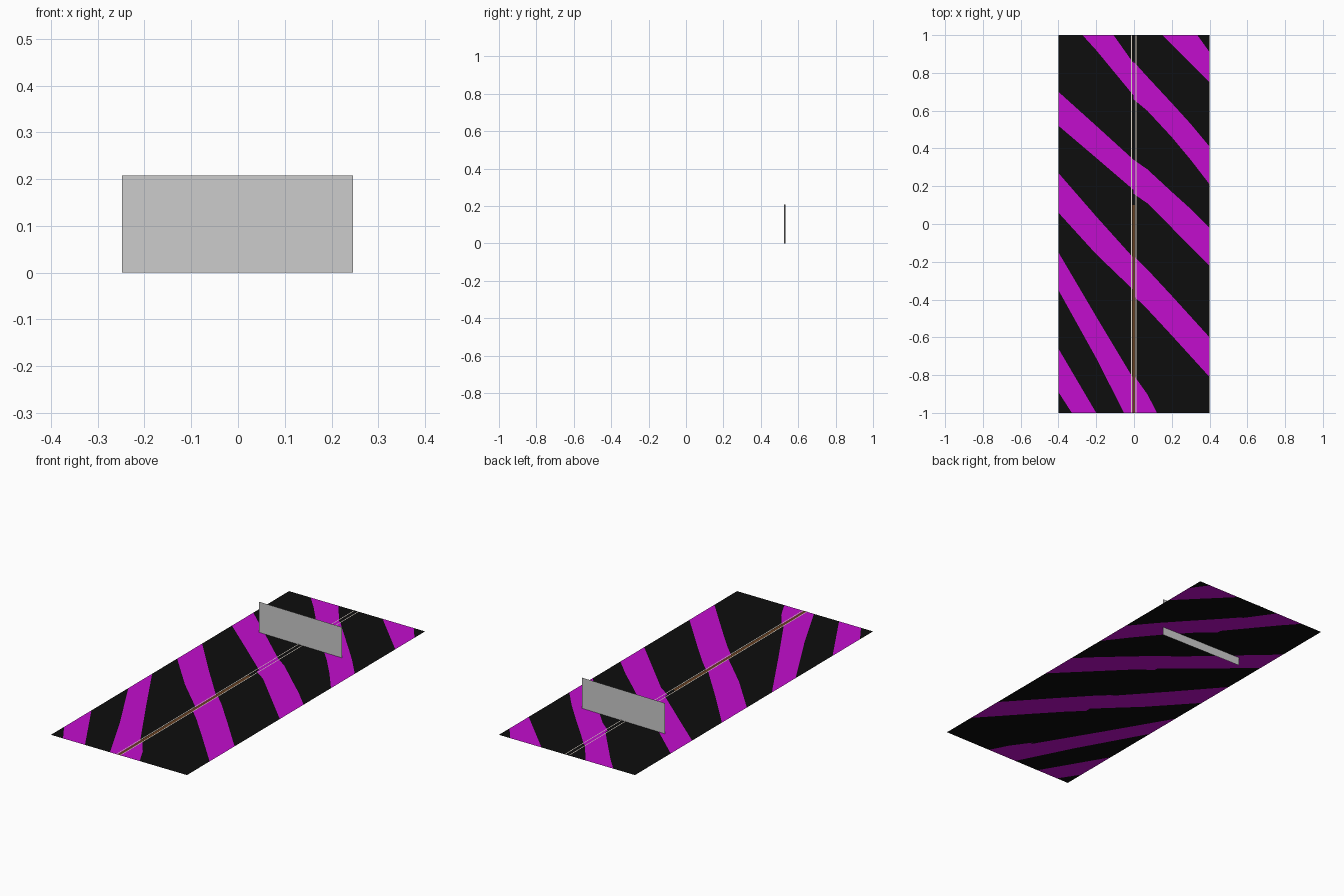
import bpy, bmesh
from mathutils import Vector

if "Cube" in bpy.data.objects:
    bpy.data.objects.remove(bpy.data.objects["Cube"])

Z = 0.045


def mat(name, col):
    m = bpy.data.materials.new(name)
    m.diffuse_color = (*col, 1)
    m.use_nodes = True
    m.node_tree.nodes["Principled BSDF"].inputs["Base Color"].default_value = m.diffuse_color
    return m


black = mat("black", (0.004, 0.004, 0.004))
magenta = mat("magenta", (0.54, 0.004, 0.61))
grey = mat("grey", (0.6, 0.6, 0.6))
brown = mat("brown", (0.13, 0.05, 0.015))
pale = mat("pale", (0.75, 0.68, 0.6))


def finish(bm, name, mats):
    me = bpy.data.meshes.new(name)
    bm.to_mesh(me)
    bm.free()
    for m in mats:
        me.materials.append(m)
    ob = bpy.data.objects.new(name, me)
    bpy.context.collection.objects.link(ob)
    return ob


def striped_half(name, xs, cols):
    """Sheet cut into alternating bands; cols = band edges (y) at each x."""
    bm = bmesh.new()
    grid = [[bm.verts.new((x, y, Z)) for y in [-2] + c + [2]]
            for x, c in zip(xs, cols)]
    for a, b in zip(grid, grid[1:]):
        for j in range(len(a) - 1):
            f = bm.faces.new((a[j], b[j], b[j + 1], a[j + 1]))
            f.material_index = j % 2
    # trim to the ends of the sheet
    for s in (-1, 1):
        bmesh.ops.bisect_plane(bm, geom=bm.verts[:] + bm.edges[:] + bm.faces[:],
                               plane_co=(0, s, 0), plane_no=(0, s, 0), clear_outer=True)
    return finish(bm, name, [black, magenta])


def quad(name, pts, m):
    bm = bmesh.new()
    bm.faces.new([bm.verts.new(p) for p in pts])
    return finish(bm, name, [m])


def flat(name, x0, x1, y0, y1, z, m):
    return quad(name, [(x0, y0, z), (x1, y0, z), (x1, y1, z), (x0, y1, z)], m)


# striped sheet, left and right halves
striped_half("left_sheet", [-0.4, -0.2, -0.002], [
    [-0.89, -0.66, -0.35, -0.15, 0.06, 0.27, 0.52, 0.70, 1.14, 1.40],
    [-1.20, -1.00, -0.71, -0.49, -0.16, 0.04, 0.35, 0.52, 0.92, 1.13],
    [-1.50, -1.33, -1.10, -0.82, -0.35, -0.18, 0.18, 0.34, 0.68, 0.85]])
striped_half("right_sheet", [-0.002, 0.07, 0.2, 0.3, 0.4], [
    [-1.30, -0.80, -0.38, -0.17, 0.16, 0.34, 0.66, 0.86, 1.13, 1.40],
    [-1.35, -0.90, -0.45, -0.24, 0.11, 0.29, 0.60, 0.78, 1.08, 1.31],
    [-1.45, -1.15, -0.59, -0.38, -0.02, 0.17, 0.46, 0.64, 0.95, 1.17],
    [-1.55, -1.30, -0.70, -0.49, -0.12, 0.08, 0.34, 0.53, 0.85, 1.05],
    [-1.65, -1.45, -0.81, -0.60, -0.22, -0.02, 0.21, 0.41, 0.75, 0.91]])

# centre seam: two pale lines with a brown strip toward the front
for side, x in (("left", -0.013), ("right", 0.010)):
    flat(side + "_seam_line", x - 0.002, x + 0.002, -1, 1, Z + 0.002, pale)
flat("seam_strip", -0.009, 0.006, -1, 0.1, Z + 0.001, brown)

# upright panel, turned very slightly
l, r = 0.532, 0.523
quad("upright_panel", [(-0.248, l, 0), (0.246, r, 0), (0.246, r, 0.208), (-0.248, l, 0.208)], grey)
